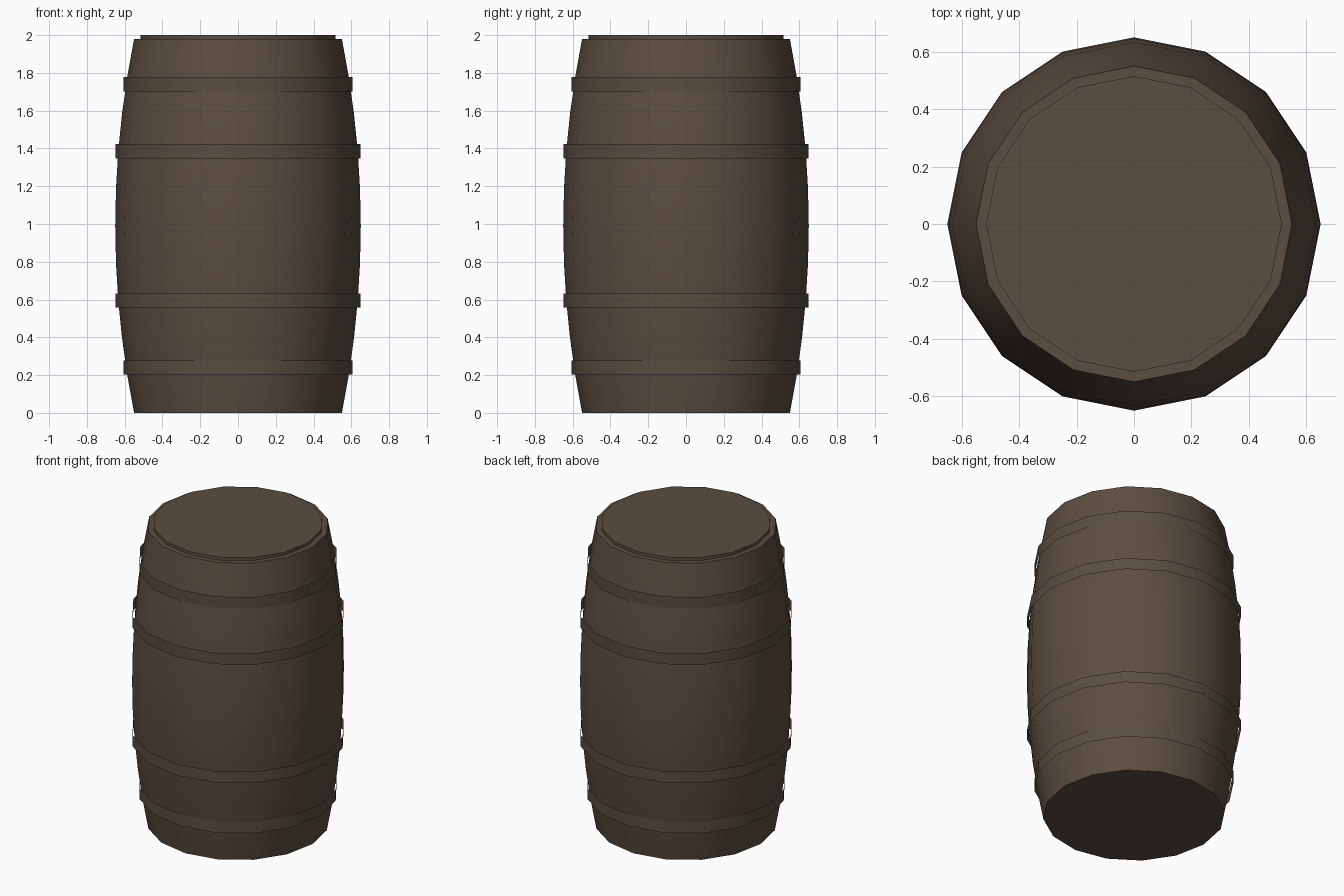
import bpy, bmesh, math

cube = bpy.data.objects.get("Cube")
if cube:
    bpy.data.objects.remove(cube, do_unlink=True)

SIDES = 16


def material(name, rgb):
    mat = bpy.data.materials.new(name)
    mat.use_nodes = True
    mat.diffuse_color = (*rgb, 1)
    mat.node_tree.nodes["Principled BSDF"].inputs["Base Color"].default_value = (*rgb, 1)
    return mat


def lathe(name, profile, mat, cap_bottom=False, cap_top=False):
    """Sweep (radius, height) points around z, with optional flat ends."""
    bm = bmesh.new()
    rings = []
    for r, z in profile:
        angles = [math.tau * i / SIDES for i in range(SIDES)]
        rings.append([bm.verts.new((r * math.cos(a), r * math.sin(a), z)) for a in angles])
    for low, high in zip(rings, rings[1:]):
        for i in range(SIDES):
            j = (i + 1) % SIDES
            bm.faces.new((low[i], low[j], high[j], high[i]))
    if cap_bottom:
        bm.faces.new(rings[0][::-1])
    if cap_top:
        bm.faces.new(rings[-1])
    mesh = bpy.data.meshes.new(name)
    bm.to_mesh(mesh)
    bm.free()
    mesh.materials.append(mat)
    obj = bpy.data.objects.new(name, mesh)
    bpy.context.collection.objects.link(obj)
    bpy.ops.object.select_all(action="DESELECT")
    obj.select_set(True)
    bpy.context.view_layer.objects.active = obj
    bpy.ops.object.shade_smooth_by_angle(angle=math.radians(35))
    return obj


wood = material("dark wood", (0.105, 0.075, 0.052))
hoop_brown = material("hoop brown", (0.1, 0.075, 0.052))

# Bulging staves
HALF = 0.99
STEPS = 10
staves = []
for i in range(STEPS + 1):
    t = 2 * i / STEPS - 1
    staves.append((0.65 - 0.1 * t * t, HALF * (1 + t)))
lathe("barrel_body", staves, wood, cap_bottom=True, cap_top=True)

# Raised lid
lathe("lid", [(0.515, 1.98), (0.515, 2.0)], wood, cap_top=True)

# Straight open hoops, mirrored about the middle of the barrel
for label, offset, radius in (("outer", 0.75, 0.605), ("inner", 0.395, 0.648)):
    for end, sign in (("lower", -1), ("upper", 1)):
        mid = HALF + sign * offset
        lathe(f"{end}_{label}_hoop", [(radius, mid - 0.038), (radius, mid + 0.038)], hoop_brown)
